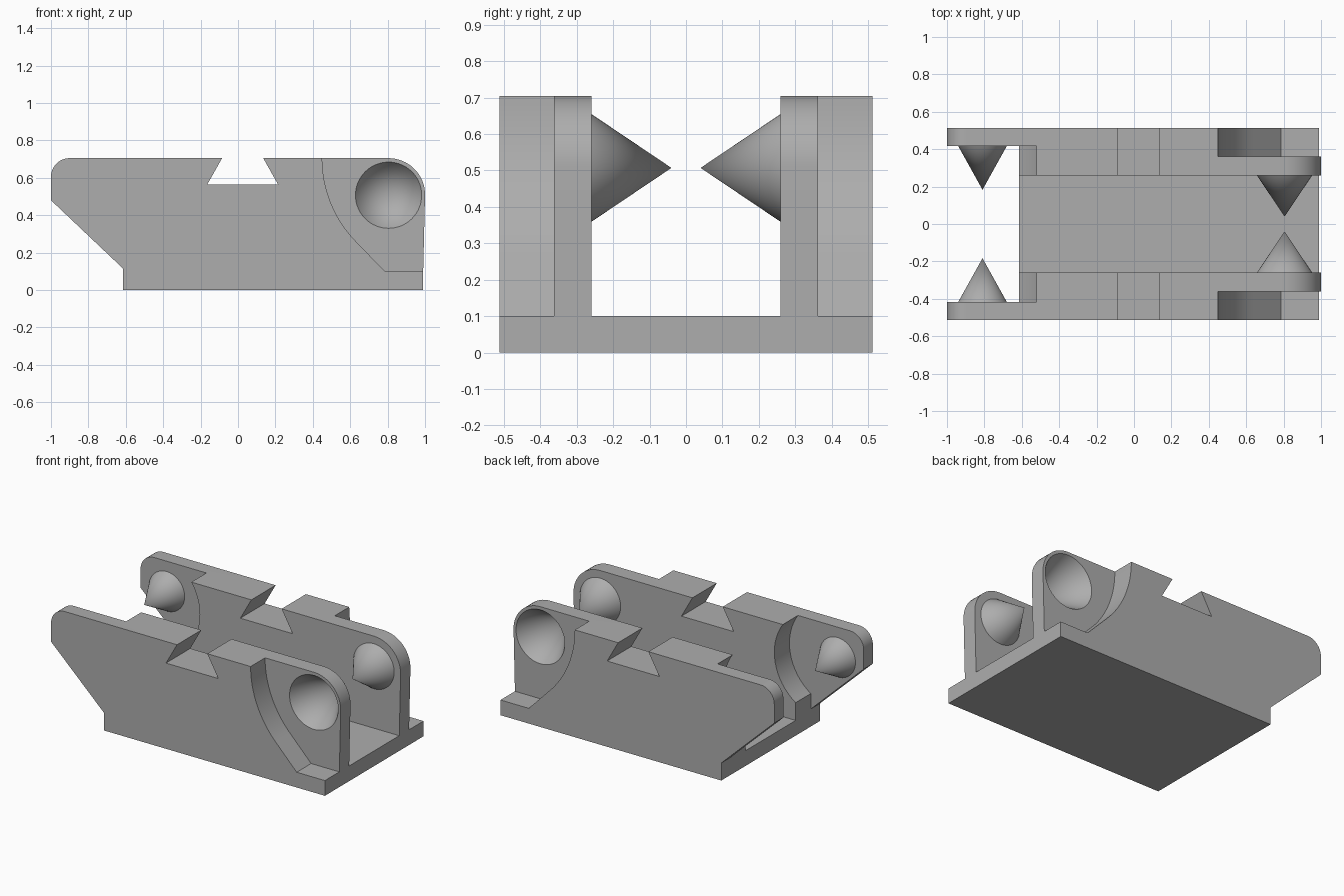
import bpy, bmesh
from math import sin, cos, radians

if "Cube" in bpy.data.objects:
    bpy.data.objects.remove(bpy.data.objects["Cube"])

grey = bpy.data.materials.new("plain_grey")
grey.use_nodes = True
color = (0.42, 0.42, 0.42, 1)
grey.diffuse_color = color
grey.node_tree.nodes["Principled BSDF"].inputs["Base Color"].default_value = color

PIVOT_Z = 0.507
PEG_X, SOCKET_X = -0.81, 0.805


def arc(cx, cz, r, start, end, steps=16):
    angles = [radians(start + (end - start) * i / steps) for i in range(steps + 1)]
    return [(cx + r * cos(a), cz + r * sin(a)) for a in angles]


def finish(name, bm):
    bmesh.ops.recalc_face_normals(bm, faces=bm.faces)
    mesh = bpy.data.meshes.new(name)
    bm.to_mesh(mesh)
    bm.free()
    mesh.materials.append(grey)
    obj = bpy.data.objects.new(name, mesh)
    bpy.context.collection.objects.link(obj)
    return obj


def prism(name, outline, y0, y1):
    """Extrude an x-z outline along y."""
    bm = bmesh.new()
    face = bm.faces.new([bm.verts.new((x, y0, z)) for x, z in outline])
    ext = bmesh.ops.extrude_face_region(bm, geom=[face])
    verts = [v for v in ext["geom"] if isinstance(v, bmesh.types.BMVert)]
    bmesh.ops.translate(bm, verts=verts, vec=(0, y1 - y0, 0))
    return finish(name, bm)


def box(name, x0, x1, y0, y1, z0, z1):
    return prism(name, [(x0, z0), (x1, z0), (x1, z1), (x0, z1)], y0, y1)


def cone(name, x, r, y_base, y_tip, back):
    """Cone pointing along -y, its rim carried straight back a little."""
    bm = bmesh.new()
    tip = bm.verts.new((x, y_tip, PIVOT_Z))
    circle = arc(x, PIVOT_Z, r, 0, 360, 64)[:-1]
    rim = [bm.verts.new((px, y_base, pz)) for px, pz in circle]
    rear = [bm.verts.new((px, y_base + back, pz)) for px, pz in circle]
    for i in range(len(rim)):
        j = (i + 1) % len(rim)
        bm.faces.new((tip, rim[i], rim[j]))
        bm.faces.new((rim[i], rear[i], rear[j], rim[j]))
    bm.faces.new(rear)
    return finish(name, bm)


def apply_modifiers(obj):
    graph = bpy.context.evaluated_depsgraph_get()
    mesh = bpy.data.meshes.new_from_object(obj.evaluated_get(graph))
    obj.modifiers.clear()
    obj.data = mesh


def combine(obj, other, operation):
    mod = obj.modifiers.new(operation.lower(), "BOOLEAN")
    mod.operation, mod.solver, mod.object = operation, "EXACT", other
    apply_modifiers(obj)
    bpy.data.objects.remove(other)


# Side wall outline with dovetail notch, rounded ends and slanted left end
outline = [(-0.615, 0), (0.99, 0), (0.99, 0.1)]
outline += arc(0.805, 0.51, 0.195, 0, 90)
outline += [(0.135, 0.705), (0.215, 0.563), (-0.165, 0.563), (-0.085, 0.705)]
outline += arc(-0.9, 0.605, 0.1, 90, 180)
outline += [(-1, 0.48), (-0.615, 0.115)]
body = prism("twin_wall_bracket", outline, 0.26, 0.512)

# Outer recess around the socket end
recess = arc(1.09, 0.705, 0.64, 180, 225)
recess += [(0.785, 0.1), (1.1, 0.1), (1.1, 0.8), (0.45, 0.8)]
combine(body, prism("outer_recess", recess, 0.362, 0.6), "DIFFERENCE")

# Inner round recess around the peg end
swing = arc(PEG_X, PIVOT_Z, 0.35, 0, 360, 64)[:-1]
combine(body, prism("inner_recess", swing, 0.2, 0.417), "DIFFERENCE")
combine(body, box("inner_clearance", -1.1, -0.615, 0.2, 0.417, -0.1, 0.8), "DIFFERENCE")

# Pointed pegs and the conical socket
combine(body, cone("left_peg", PEG_X, 0.13, 0.417, 0.183, 0.05), "UNION")
combine(body, cone("right_peg", SOCKET_X, 0.148, 0.26, 0.04, 0.05), "UNION")
combine(body, cone("socket", SOCKET_X, 0.177, 0.362, 0.1, 0.1), "DIFFERENCE")

# Mirror to the other side and join with the base plate
mirror = body.modifiers.new("mirror", "MIRROR")
mirror.use_axis = (False, True, False)
apply_modifiers(body)
combine(body, box("base_plate", -0.615, 0.99, -0.4, 0.4, 0, 0.1), "UNION")

bpy.ops.object.select_all(action="DESELECT")
body.select_set(True)
bpy.context.view_layer.objects.active = body
bpy.ops.object.shade_smooth_by_angle(angle=radians(25))
